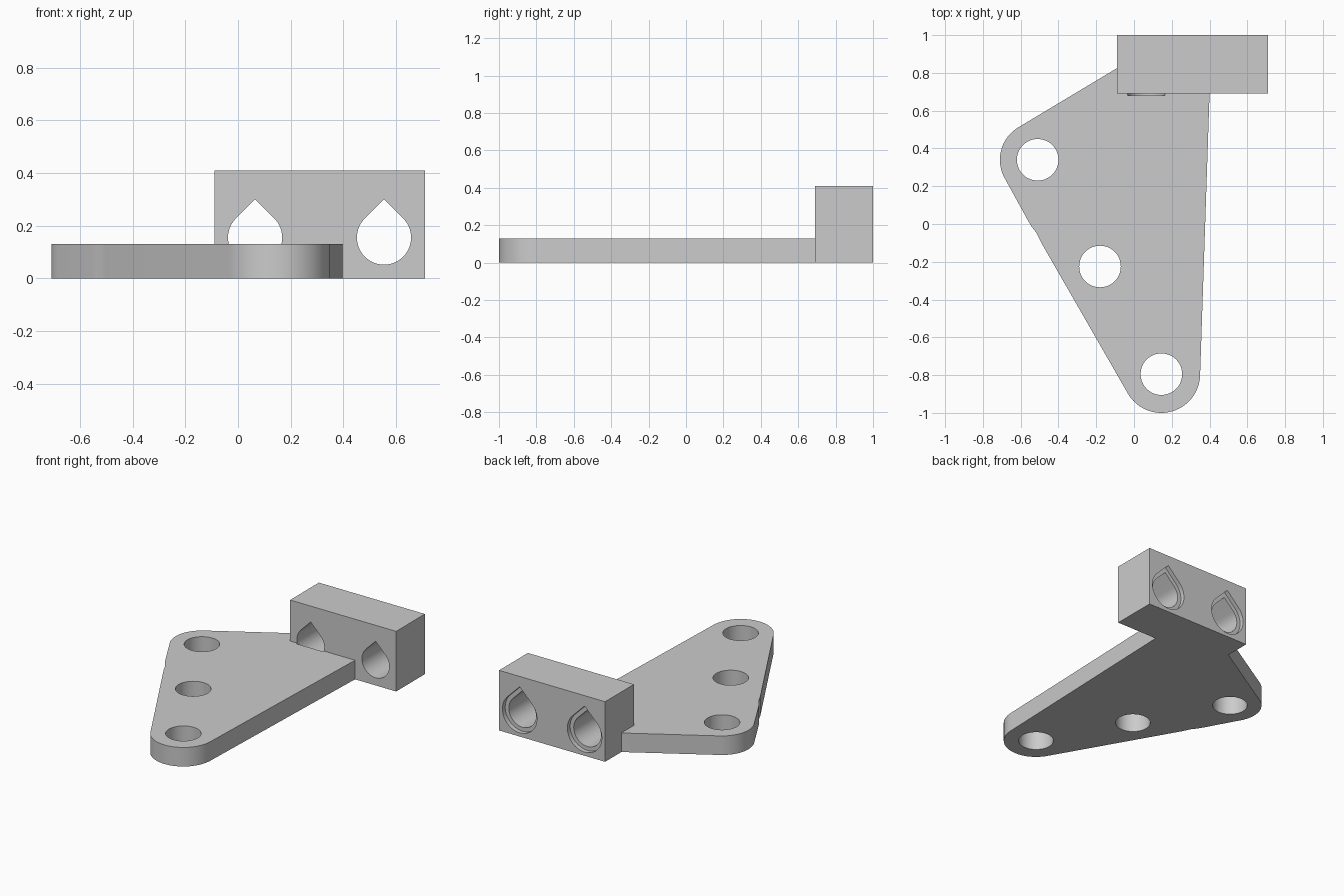
import bpy, bmesh
from math import sin, cos, radians, sqrt
from mathutils import Vector

if "Cube" in bpy.data.objects:
    bpy.data.objects.remove(bpy.data.objects["Cube"], do_unlink=True)

grey = bpy.data.materials.new("plain grey")
grey.use_nodes = True
grey.diffuse_color = (0.6, 0.6, 0.6, 1)
grey.node_tree.nodes["Principled BSDF"].inputs["Base Color"].default_value = (0.6, 0.6, 0.6, 1)


def arc(cx, cy, r, start, end, steps):
    angles = [radians(start + (end - start) * i / steps) for i in range(steps + 1)]
    return [(cx + r * cos(a), cy + r * sin(a)) for a in angles]


def prism(name, points, offset):
    """Extrude a closed loop of 3D points along an offset."""
    bm = bmesh.new()
    face = bm.faces.new([bm.verts.new(p) for p in points])
    moved = bmesh.ops.extrude_face_region(bm, geom=[face])["geom"]
    bmesh.ops.translate(bm, vec=Vector(offset),
                        verts=[v for v in moved if isinstance(v, bmesh.types.BMVert)])
    bmesh.ops.recalc_face_normals(bm, faces=bm.faces)
    mesh = bpy.data.meshes.new(name)
    bm.to_mesh(mesh)
    bm.free()
    mesh.materials.append(grey)
    obj = bpy.data.objects.new(name, mesh)
    bpy.context.collection.objects.link(obj)
    return obj


def cut(obj, cutter):
    """Subtract the cutter from the part, then discard it."""
    cutter.hide_render = True
    mod = obj.modifiers.new("hole", "BOOLEAN")
    mod.operation, mod.solver, mod.object = "DIFFERENCE", "EXACT", cutter
    bpy.ops.object.select_all(action="DESELECT")
    bpy.context.view_layer.objects.active = obj
    obj.select_set(True)
    bpy.ops.object.modifier_apply(modifier=mod.name)
    bpy.data.objects.remove(cutter, do_unlink=True)


def teardrop(x, r, y0, y1):
    """Round bore with a 45 degree pointed roof, running along y."""
    z = 0.155
    loop = arc(x, z, r, 135, 405, 48) + [(x, z + r * sqrt(2))]
    return prism("bore_cutter", [(px, y0, pz) for px, pz in loop], (0, y1 - y0, 0))


# Mounting plate: rounded corners, shallow edge notch, square end at the block
front_y, thick = 0.69, 0.13
outline = (arc(-0.51, 0.34, 0.2, 121, 209, 20)
           + [(-0.56, 0.016), (-0.538, -0.02), (-0.518, -0.045), (-0.502, -0.075), (-0.487, -0.106)]
           + arc(0.145, -0.795, 0.205, 209, 358, 32)
           + [(0.40, front_y), (-0.09, front_y), (-0.09, 0.825)])
plate = prism("mounting_plate", [(x, y, 0) for x, y in outline], (0, 0, thick))

# Vertical screw holes
for x, y in [(-0.51, 0.34), (-0.18, -0.225), (0.145, -0.795)]:
    loop = arc(x, y, 0.11, 0, 352.5, 47)
    cut(plate, prism("screw_cutter", [(px, py, -0.1) for px, py in loop], (0, 0, 0.4)))

# Rod block at the back
block = prism("rod_block", [(-0.09, front_y, 0), (0.71, front_y, 0), (0.71, 1, 0), (-0.09, 1, 0)],
              (0, 0, 0.41))

# Teardrop bores with a wider recess on the back face
for x in (0.065, 0.555):
    cut(block, teardrop(x, 0.103, 0.6, 1.1))
    cut(block, teardrop(x, 0.13, 0.97, 1.1))
cut(plate, teardrop(0.065, 0.103, 0.68, 0.75))

for obj in (plate, block):
    bpy.ops.object.select_all(action="DESELECT")
    bpy.context.view_layer.objects.active = obj
    obj.select_set(True)
    bpy.ops.object.shade_smooth_by_angle(angle=radians(30))
